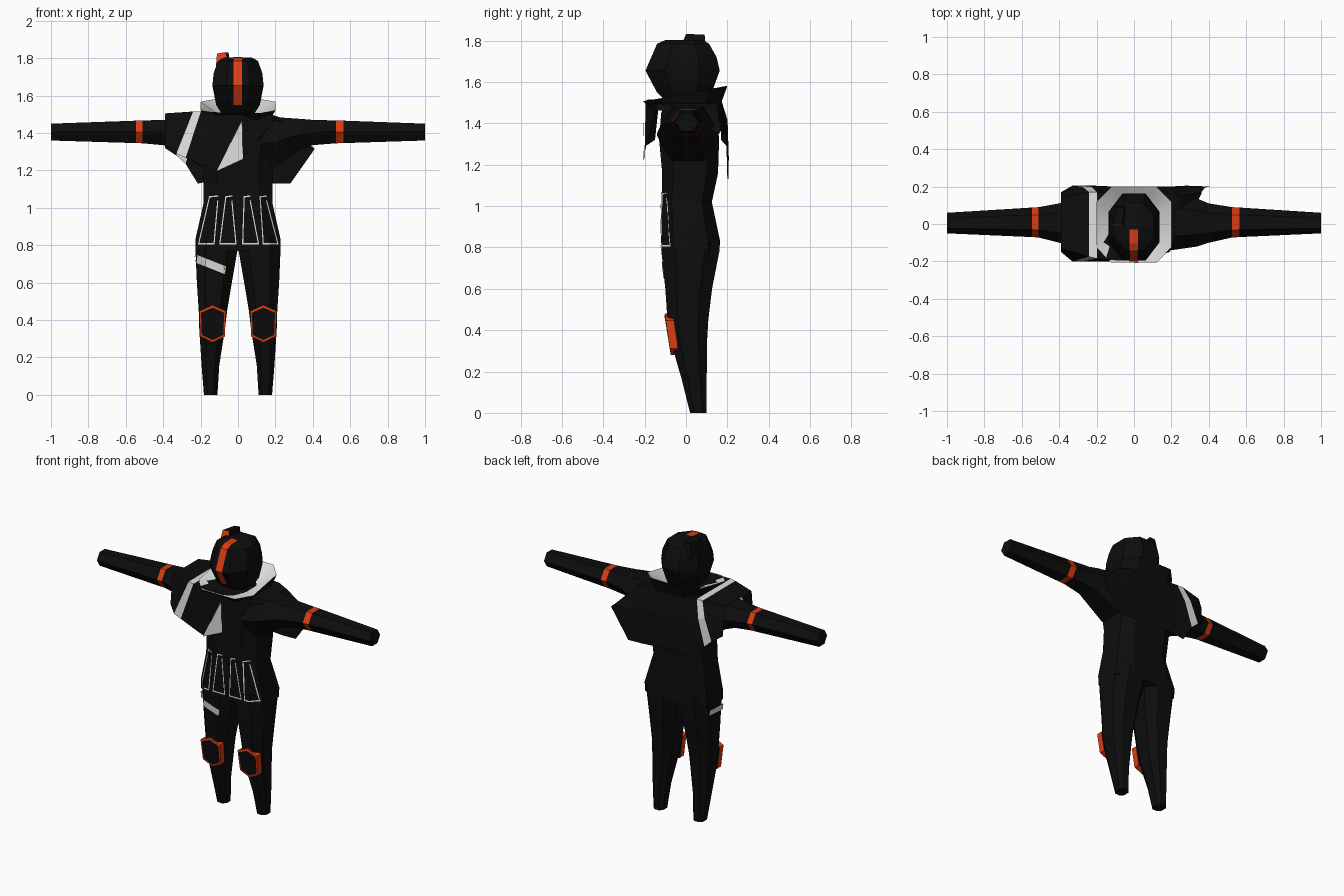
import bpy, bmesh, math
from mathutils import Vector
from mathutils.bvhtree import BVHTree

cube = bpy.data.objects.get("Cube")
if cube:
    bpy.data.objects.remove(cube, do_unlink=True)


def material(name, rgb):
    m = bpy.data.materials.new(name)
    m.use_nodes = True
    m.diffuse_color = (*rgb, 1)
    b = m.node_tree.nodes["Principled BSDF"]
    b.inputs["Base Color"].default_value = (*rgb, 1)
    b.inputs["Roughness"].default_value = 0.9
    return m


MATS = [material("black_fabric", (0.004, 0.004, 0.004)),
        material("orange_trim", (0.72, 0.045, 0.006)),
        material("white_trim", (0.75, 0.75, 0.75))]
BLACK, ORANGE, WHITE = 0, 1, 2


def build(name, verts, faces, colour=BLACK, rule=None, smooth=True, solid=True):
    """Mesh object; rule(index, centre) may choose the material of each face."""
    me = bpy.data.meshes.new(name)
    me.from_pydata([tuple(v) for v in verts], [], faces)
    for m in MATS:
        me.materials.append(m)
    for i, p in enumerate(me.polygons):
        p.material_index = rule(i, p.center) if rule else colour
    if solid:
        bm = bmesh.new()
        bm.from_mesh(me)
        bmesh.ops.recalc_face_normals(bm, faces=bm.faces)
        bm.to_mesh(me)
        bm.free()
    ob = bpy.data.objects.new(name, me)
    bpy.context.collection.objects.link(ob)
    if smooth:
        bpy.ops.object.select_all(action='DESELECT')
        ob.select_set(True)
        bpy.context.view_layer.objects.active = ob
        bpy.ops.object.shade_smooth_by_angle(angle=math.radians(30))
    return ob


def octagon(x0, x1, y0, y1, z, a=0.45):
    """Chamfered-box cross-section filling the given bounds."""
    cx, rx, cy, ry = (x0 + x1) / 2, (x1 - x0) / 2, (y0 + y1) / 2, (y1 - y0) / 2
    unit = [(1, -a), (1, a), (a, 1), (-a, 1), (-1, a), (-1, -a), (-a, -1), (a, -1)]
    return [(cx + u * rx, cy + v * ry, z) for u, v in unit]


def loft(rings, caps=True):
    n = len(rings[0])
    verts = [v for r in rings for v in r]
    faces = [(k * n + i, k * n + (i + 1) % n, (k + 1) * n + (i + 1) % n, (k + 1) * n + i)
             for k in range(len(rings) - 1) for i in range(n)]
    if caps:
        faces += [tuple(range(n))[::-1], tuple(range(len(verts) - n, len(verts)))]
    return verts, faces


# Torso
torso = build("torso", *loft([octagon(-rx, rx, y0, y1, z, 0.6) for z, rx, y0, y1 in [
    (0.77, 0.226, -0.118, 0.16), (0.83, 0.228, -0.12, 0.165), (1.02, 0.185, -0.118, 0.125),
    (1.16, 0.185, -0.115, 0.155), (1.32, 0.2, -0.13, 0.16), (1.45, 0.2, -0.12, 0.15),
    (1.5, 0.13, -0.1, 0.11)]]))

# Legs, arms and knee pads on both sides
LEG = [(0, 0.11, 0.182, 0.02, 0.1), (0.16, 0.1, 0.195, -0.02, 0.1),
       (0.35, 0.07, 0.207, -0.075, 0.102), (0.45, 0.058, 0.21, -0.09, 0.108),
       (0.6, 0.033, 0.22, -0.1, 0.126), (0.79, 0.0, 0.228, -0.12, 0.163),
       (0.84, 0.0, 0.224, -0.115, 0.16)]
legs = {}
for side, s, band0, band1 in [("left", 1, 0.525, 0.565), ("right", -1, 0.545, 0.51)]:
    rings = [[(s * x, y, z) for x, y, z in octagon(x0, x1, y0, y1, h, 0.5)]
             for h, x0, x1, y0, y1 in LEG]
    legs[side] = build(side + "_leg", *loft(rings))

    lo, hi = sorted((band0, band1))
    arm = [(0.12, -0.14, 0.15, 1.2, 1.48), (0.2, -0.14, 0.16, 1.22, 1.485),
           (0.34, -0.12, 0.135, 1.315, 1.475), (0.4, -0.1, 0.11, 1.335, 1.47),
           (lo, -0.072, 0.09, 1.345, 1.467), (hi, -0.07, 0.088, 1.346, 1.466),
           (1.0, -0.05, 0.06, 1.36, 1.45)]
    rings = []
    for x, y0, y1, z0, z1 in arm:
        cy, ry, cz, rz = (y0 + y1) / 2, (y1 - y0) / 2, (z0 + z1) / 2, (z1 - z0) / 2
        rings.append([(s * x, cy + ry * u, cz + rz * v) for u, v in
                      [(-1, 0), (-.5, 1), (.5, 1), (1, 0), (.5, -1), (-.5, -1)]])
    build(side + "_arm", *loft(rings),
          rule=lambda i, c, lo=lo, hi=hi: ORANGE if lo < abs(c.x) < hi else BLACK)

    pad = [(0, .1), (.071, .068), (.066, -.068), (0, -.1), (-.066, -.068), (-.071, .068)]
    rings = []
    for k, dy in [(1, 0.04), (1, 0), (0.87, -0.002)]:
        rings.append([(s * (0.136 + u * k), -0.102 + (0.1 - v) * 0.14 + dy, 0.38 + v * k)
                      for u, v in pad])
    build(side + "_knee_pad", *loft(rings), smooth=False,
          rule=lambda i, c: ORANGE if i < 12 else BLACK)

# Trim strips laid on the front of the clothing
bpy.context.view_layer.update()


def trim(name, lines, targets, lift=0.004):
    """Each line is (x0, z0, x1, z1, dx, dz): a strip widened by (dx, dz)."""
    trees = [BVHTree.FromPolygons([v.co for v in t.data.vertices],
                                  [p.vertices[:] for p in t.data.polygons]) for t in targets]
    verts, faces = [], []
    for x0, z0, x1, z1, dx, dz in lines:
        steps = 10
        for k in range(steps + 1):
            f = k / steps
            for w in (0, 1):
                x, z = x0 + (x1 - x0) * f + dx * w, z0 + (z1 - z0) * f + dz * w
                hits = [t.ray_cast(Vector((x, -1, z)), Vector((0, 1, 0)))[0] for t in trees]
                ys = [h.y for h in hits if h]
                verts.append((x, min(ys) - lift if ys else -0.03, z))
            if k < steps:
                b = len(verts) - 2
                faces.append((b, b + 2, b + 3, b + 1))
    return build(name, verts, faces, WHITE, smooth=False, solid=False)


panels = []
for t0, t1, b0, b1 in [(-0.155, -0.105, -0.213, -0.125), (-0.068, -0.03, -0.1, -0.008),
                       (0.03, 0.068, 0.022, 0.112), (0.115, 0.155, 0.132, 0.216)]:
    panels += [(t0, 1.06, b0, 0.81, 0.006, 0), (t1 - 0.006, 1.04, b1 - 0.006, 0.81, 0.006, 0),
               (b0, 0.805, b1, 0.805, 0, 0.008), (t0, 1.055, t1, 1.06, 0, 0.007)]
trim("waist_panel_trim", panels, [torso, legs["left"], legs["right"]])
trim("thigh_stripe", [(-0.222, 0.705, -0.07, 0.645, 0.006, 0.042)], [legs["right"]])
build("thigh_stripe_side", [(-0.228, -0.06, 0.705), (-0.228, 0.08, 0.715), (-0.232, 0.08, 0.75),
                            (-0.232, -0.06, 0.745)], [(0, 3, 2, 1)], WHITE, smooth=False, solid=False)

# Cape: columns of front hem, front top, back top and back hem
CAPE = [((-.39, -.15, 1.32), (-.39, -.13, .14, 1.505), (-.39, .17, 1.32)),
        ((-.33, -.2, 1.288), (-.24, -.175, .17, 1.515), (-.33, .205, 1.28)),
        ((-.28, -.2, 1.268), (-.198, -.185, .17, 1.515), (-.28, .207, 1.235)),
        ((-.2, -.2, 1.235), (-.15, -.19, .17, 1.512), (-.215, .205, 1.13)),
        ((-.11, -.2, 1.2), (-.08, -.195, .165, 1.51), (-.1, .2, 1.15)),
        ((.025, -.2, 1.262), (.02, -.195, .165, 1.508), (.05, .2, 1.14)),
        ((.19, -.15, 1.465), (.19, -.135, .16, 1.495), (.19, .2, 1.13)),
        ((.25, -.06, 1.455), (.25, .0, .15, 1.475), (.28, .205, 1.13)),
        ((.36, .16, 1.35), (.36, .165, .17, 1.36), (.41, .2, 1.315))]
rows = []
for front, (tx, ty0, ty1, tz), back in CAPE:
    mid = (tx * .6 + back[0] * .4, ty1 * .15 + back[1] * .85, tz * .6 + back[2] * .4)
    rows.append([front, (tx, ty0, tz), (tx, ty1, tz), mid, back])
faces = [(5 * k + i, 5 * k + 5 + i, 5 * k + 6 + i, 5 * k + 1 + i)
         for k in range(len(rows) - 1) for i in range(4)]
build("cape", [v for r in rows for v in r], faces, smooth=False,
      rule=lambda i, c: WHITE if i // 4 == 1 else BLACK)
build("cape_front_flap", [(-0.115, -0.203, 1.195), (0.027, -0.206, 1.26), (0.022, -0.208, 1.47)],
      [(0, 1, 2)], WHITE, smooth=False, solid=False)

# Flared collar, white inside and black outside
def rim_height(p):
    return (p[0], p[1], 1.507 + 0.075 * (max(p[1] + 0.2, 0) / 0.4))


outer = [rim_height(p) for p in octagon(-0.2, 0.2, -0.207, 0.2, 0, 0.6)]
inner = octagon(-0.105, 0.105, -0.115, 0.1, 1.5)
under = octagon(-0.17, 0.17, -0.17, 0.16, 1.47, 0.6)
build("collar", *loft([under, outer, inner], caps=False),
      rule=lambda i, c: BLACK if i < 8 else WHITE)

# Head with centre stripe and crest
HEAD = [(1.5, .085, -.09, .08), (1.55, .117, -.14, .125), (1.655, .137, -.196, .163),
        (1.72, .13, -.168, .148), (1.785, .107, -.14, .112), (1.803, .075, -.1, .08)]
build("head", *loft([octagon(-rx, rx, y0, y1, z) for z, rx, y0, y1 in HEAD]))
path = [(y0 - 0.005, z) for z, rx, y0, y1 in HEAD[1:]] + [(-0.03, 1.807)]
verts = [(x, y, z) for y, z in path for x in (-0.024, 0.022)]
build("head_stripe", verts, [(2 * k, 2 * k + 1, 2 * k + 3, 2 * k + 2) for k in range(len(path) - 1)],
      ORANGE, smooth=False, solid=False)
build("head_crest", *loft([[(-.12, -.025, 1.74), (-.05, -.025, 1.77), (-.045, .1, 1.74), (-.11, .1, 1.72)],
                           [(-.112, -.0, 1.825), (-.065, -.0, 1.832), (-.05, .09, 1.83), (-.09, .09, 1.825)]]),
      smooth=False, rule=lambda i, c: ORANGE if i == 0 else BLACK)
